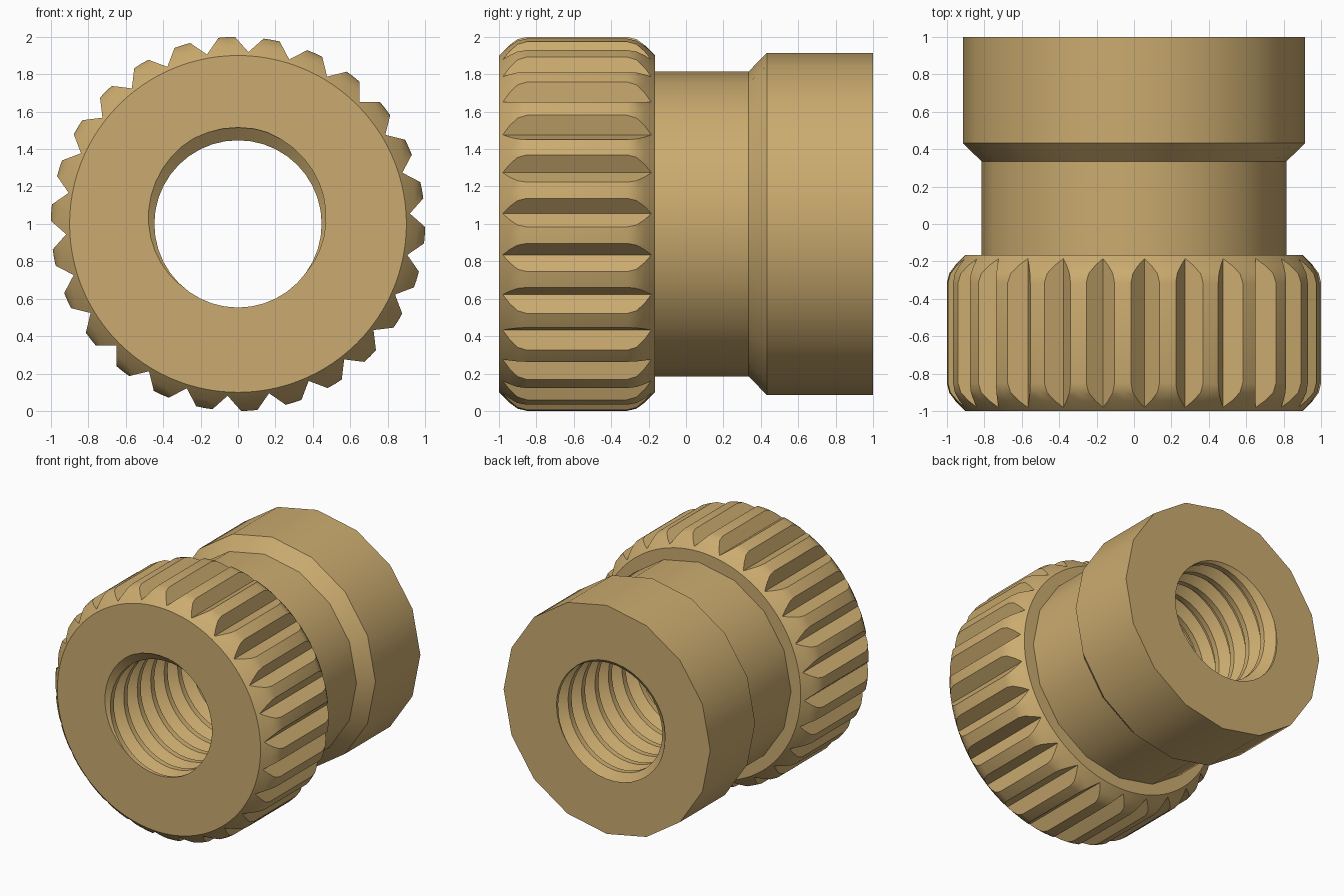
import bpy, bmesh, math
from math import cos, sin, pi, tau

if "Cube" in bpy.data.objects:
    bpy.data.objects.remove(bpy.data.objects["Cube"])

CZ = 1.0            # height of the axis, which runs along y
TEETH = 26
PITCH = 0.17
MINOR, MAJOR = 0.447, 0.515

brass = bpy.data.materials.new("brass")
brass.diffuse_color = (0.60, 0.41, 0.16, 1)
brass.use_nodes = True
brass.node_tree.nodes["Principled BSDF"].inputs["Base Color"].default_value = brass.diffuse_color


def at(r, a, y):
    return (r * cos(a), y, CZ + r * sin(a))


def make(name, bm):
    bmesh.ops.remove_doubles(bm, verts=bm.verts, dist=1e-5)
    bmesh.ops.recalc_face_normals(bm, faces=bm.faces)
    me = bpy.data.meshes.new(name)
    bm.to_mesh(me)
    bm.free()
    me.materials.append(brass)
    ob = bpy.data.objects.new(name, me)
    bpy.context.collection.objects.link(ob)
    return ob


def skin(bm, rings):
    """Closed solid through equally long rings of points, capped at both ends."""
    rows = [[bm.verts.new(p) for p in ring] for ring in rings]
    n = len(rows[0])
    for lo, hi in zip(rows, rows[1:]):
        for i in range(n):
            j = (i + 1) % n
            bm.faces.new((lo[i], lo[j], hi[j], hi[i]))
    bm.faces.new(rows[0])
    bm.faces.new(rows[-1])


def lathe(name, profile, n):
    bm = bmesh.new()
    skin(bm, [[at(r, tau * i / n, y) for i in range(n)] for r, y in profile])
    return make(name, bm)


def combine(ob, other, operation):
    mod = ob.modifiers.new(operation.lower(), 'BOOLEAN')
    mod.operation, mod.object, mod.solver = operation, other, 'EXACT'
    deps = bpy.context.evaluated_depsgraph_get()
    me = bpy.data.meshes.new_from_object(ob.evaluated_get(deps))
    ob.modifiers.clear()
    ob.data = me
    bpy.data.objects.remove(other)


# Knurled head with rounded rims
MID = -0.5825
rim = [(0.90, -1.0), (0.955, -0.945), (0.988, -0.90), (1.0, -0.85)]
head = lathe("threaded_insert", rim + [(r, 2 * MID - y) for r, y in reversed(rim)], 104)

# V grooves around the head
bm = bmesh.new()
for k in range(TEETH):
    a = pi / (2 * TEETH) + k * tau / TEETH
    tri = [(0.92, 0), (1.03, 0.11), (1.03, -0.11)]
    skin(bm, [[at(math.hypot(r, t), a + math.atan2(t, r), y) for r, t in tri]
              for y in (-1.1, -0.05)])
combine(head, make("grooves", bm), 'DIFFERENCE')

# Neck flaring into the rear collar
body = lathe("body", [(0.815, -0.6), (0.815, 0.335), (0.915, 0.432), (0.915, 1.0)], 16)
combine(head, body, 'UNION')

# Right-handed threaded bore: each column of points slides along the helix
N, TURNS, END = 40, 17, 1.15
section = [(0.0, MAJOR), (0.06, MAJOR), (0.37, MINOR), (0.63, MINOR), (0.94, MAJOR), (1.0, MAJOR)]
Y0 = -1.0 + PITCH * 0.27


def radius(f):
    f %= 1.0
    for (f0, r0), (f1, r1) in zip(section, section[1:]):
        if f <= f1:
            return r0 + (r1 - r0) * (f - f0) / (f1 - f0)


bm = bmesh.new()
columns = []
for i in range(N + 1):
    a = tau * i / N
    shift = Y0 - PITCH * i / N
    col = []
    for k in range(-3, TURNS):
        for f, r in section[1:5]:
            y = shift + PITCH * (k + f)
            if abs(y) > END:
                y = math.copysign(END, y)
                r = radius((y - shift) / PITCH)
            col.append(bm.verts.new(at(r, a, y)))
    columns.append(col)
for c0, c1 in zip(columns, columns[1:]):
    for j in range(len(c0) - 1):
        bm.faces.new((c0[j], c1[j], c1[j + 1], c0[j + 1]))
bmesh.ops.remove_doubles(bm, verts=bm.verts, dist=1e-5)
bmesh.ops.dissolve_degenerate(bm, edges=bm.edges, dist=1e-6)
bmesh.ops.holes_fill(bm, edges=[e for e in bm.edges if e.is_boundary], sides=0)
combine(head, make("bore", bm), 'DIFFERENCE')

# Smooth walls, sharp rims
bpy.context.view_layer.objects.active = head
head.select_set(True)
bpy.ops.object.shade_smooth_by_angle(angle=math.radians(30))
